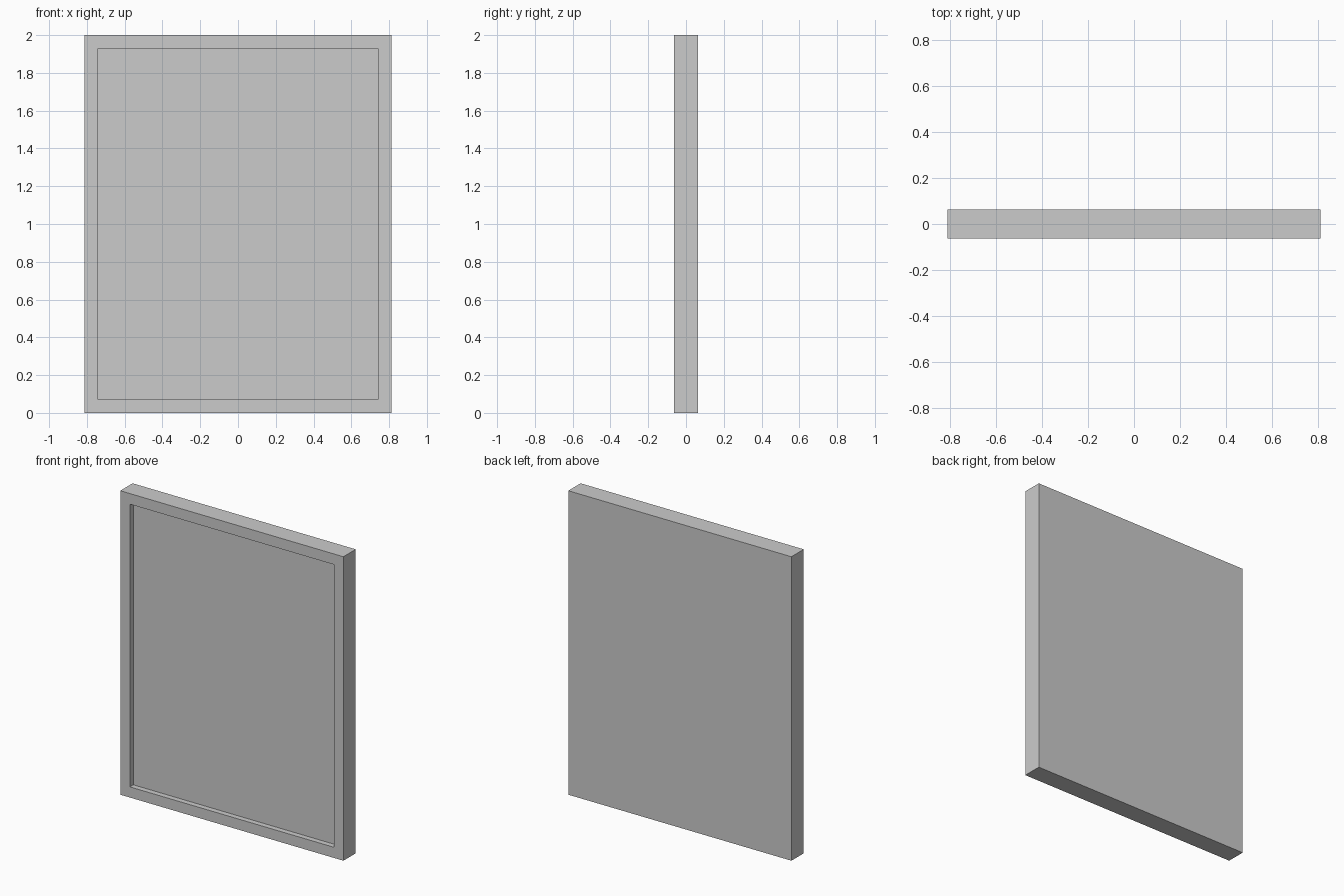
import bpy, bmesh
from mathutils import Vector

if "Cube" in bpy.data.objects:
    bpy.data.objects.remove(bpy.data.objects["Cube"])

WIDTH, DEPTH, HEIGHT = 1.624, 0.128, 2.0
BORDER, RECESS = 0.07, 0.036

# Solid slab standing on the ground
bm = bmesh.new()
bmesh.ops.create_cube(bm, size=1)
bmesh.ops.scale(bm, vec=(WIDTH, DEPTH, HEIGHT), verts=bm.verts)
bmesh.ops.translate(bm, vec=(0, 0, HEIGHT / 2), verts=bm.verts)
bm.normal_update()

# Raised border around a straight-walled recess in the front face
front = min(bm.faces, key=lambda f: f.calc_center_median().y)
bmesh.ops.inset_region(bm, faces=[front], thickness=BORDER, use_even_offset=True)
panel = bmesh.ops.extrude_discrete_faces(bm, faces=[front])["faces"][0]
bmesh.ops.translate(bm, vec=Vector((0, RECESS, 0)), verts=panel.verts)
bmesh.ops.recalc_face_normals(bm, faces=bm.faces)

mesh = bpy.data.meshes.new("framed_panel")
bm.to_mesh(mesh)
bm.free()
bpy.context.collection.objects.link(bpy.data.objects.new("framed_panel", mesh))
